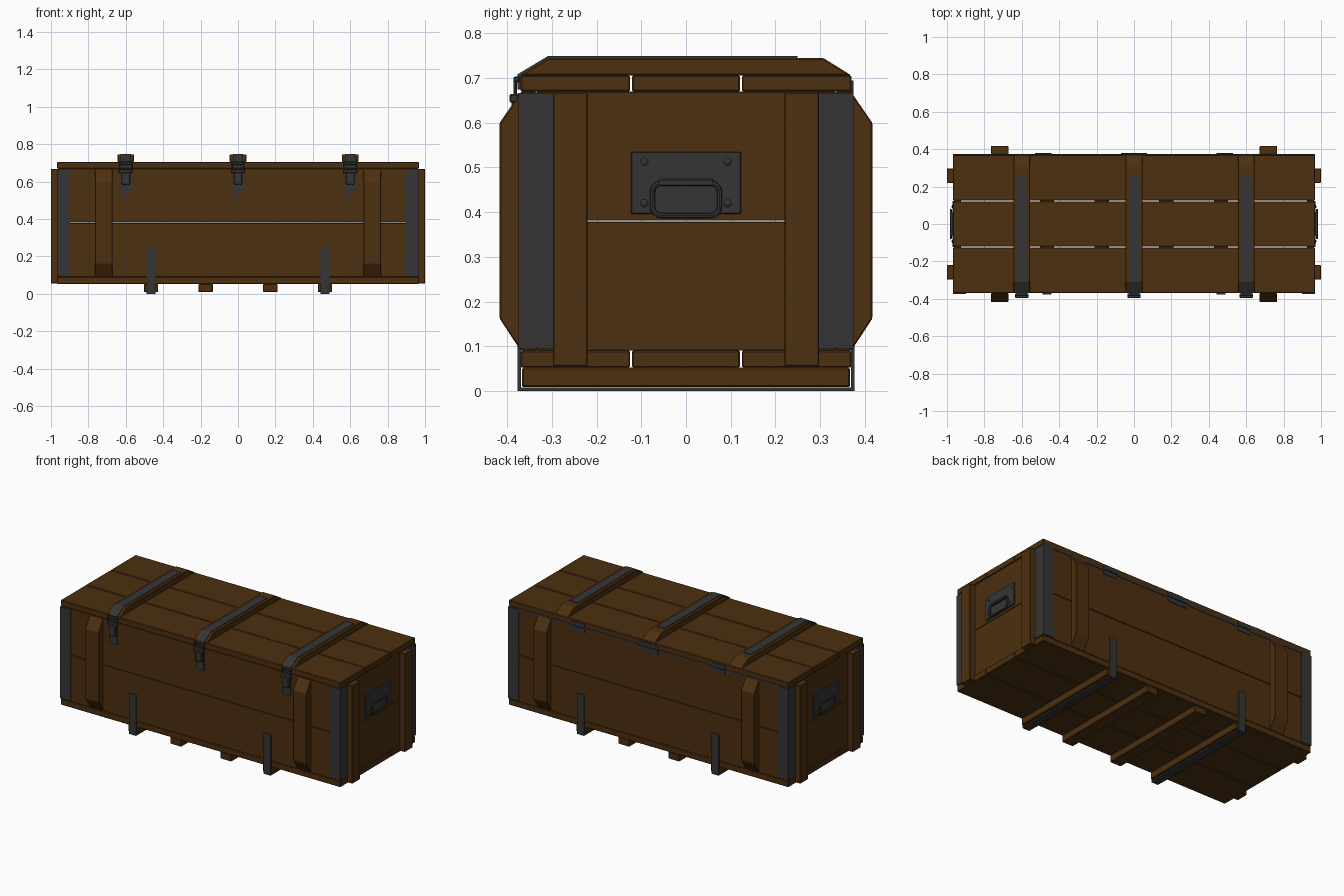
import bpy, bmesh, math
from mathutils import Vector

cube = bpy.data.objects.get("Cube")
if cube:
    bpy.data.objects.remove(cube, do_unlink=True)


def material(name, color):
    m = bpy.data.materials.new(name)
    m.use_nodes = True
    m.diffuse_color = color
    bsdf = m.node_tree.nodes["Principled BSDF"]
    bsdf.inputs["Base Color"].default_value = color
    bsdf.inputs["Roughness"].default_value = 0.7
    return m


WOOD = material("brown wood", (0.075, 0.029, 0.005, 1))
METAL = material("dark metal", (0.036, 0.036, 0.037, 1))


def add_object(name, bm, mat):
    bmesh.ops.recalc_face_normals(bm, faces=bm.faces)
    mesh = bpy.data.meshes.new(name)
    bm.to_mesh(mesh)
    bm.free()
    mesh.materials.append(mat)
    ob = bpy.data.objects.new(name, mesh)
    bpy.context.collection.objects.link(ob)
    return ob


def bevel(ob, width):
    mod = ob.modifiers.new("Bevel", "BEVEL")
    mod.width = width
    mod.segments = 1


def box(name, x, y, z, mat, edge=0.003):
    """Box from (low, high) ranges on each axis."""
    bm = bmesh.new()
    bmesh.ops.create_cube(bm, size=1)
    for v in bm.verts:
        v.co = Vector([(r[0] + r[1]) / 2 + c * (r[1] - r[0])
                       for c, r in zip(v.co, (x, y, z))])
    ob = add_object(name, bm, mat)
    if edge:
        bevel(ob, edge)
    return ob


def around(centre, half):
    return (centre - half, centre + half)


def mirrored(sign, low, high):
    return tuple(sorted((sign * low, sign * high)))


def prism(name, profile, x, half, mat):
    """Solid (y, z) profile extruded along x."""
    bm = bmesh.new()
    face = bm.faces.new([bm.verts.new((x - half, y, z)) for y, z in profile])
    out = bmesh.ops.extrude_face_region(bm, geom=[face])
    for v in out["geom"]:
        if isinstance(v, bmesh.types.BMVert):
            v.co.x += 2 * half
    bevel(add_object(name, bm, mat), 0.003)


def strap(name, path, x, half, thick=0.008):
    """Bent metal strip following a (y, z) path."""
    bm = bmesh.new()
    rows = [[bm.verts.new((x + s * half, y, z)) for s in (-1, 1)] for y, z in path]
    for a, b in zip(rows, rows[1:]):
        bm.faces.new((a[0], a[1], b[1], b[0]))
    ob = add_object(name, bm, METAL)
    mod = ob.modifiers.new("Thickness", "SOLIDIFY")
    mod.thickness = thick
    mod.offset = 0
    mod.use_even_offset = True


def wire(name, points, radius, cyclic=True):
    """Round bar along a polyline, turned into a smooth mesh."""
    cu = bpy.data.curves.new(name, "CURVE")
    cu.dimensions = "3D"
    cu.bevel_depth = radius
    cu.bevel_resolution = 2
    sp = cu.splines.new("POLY")
    sp.points.add(len(points) - 1)
    for p, co in zip(sp.points, points):
        p.co = (*co, 1)
    sp.use_cyclic_u = cyclic
    cu.materials.append(METAL)
    ob = bpy.data.objects.new(name, cu)
    bpy.context.collection.objects.link(ob)
    bpy.ops.object.select_all(action="DESELECT")
    ob.select_set(True)
    bpy.context.view_layer.objects.active = ob
    bpy.ops.object.convert(target="MESH")
    bpy.ops.object.shade_smooth_by_angle()


def rounded_loop(x, half_y, z, r):
    """Rounded rectangle in the yz plane."""
    pts = []
    for i, (sy, zc) in enumerate(((1, z[1] - r), (-1, z[1] - r), (-1, z[0] + r), (1, z[0] + r))):
        for k in range(5):
            a = math.pi / 2 * (i + k / 4)
            pts.append((x, sy * (half_y - r) + r * math.cos(a), zc + r * math.sin(a)))
    return pts


END, SIDE = 0.962, 0.37
GAP = 0.002

# Lid and floor planks
for name, z in (("lid_plank", (0.67, 0.706)), ("floor_plank", (0.052, 0.09))):
    for y in ((-SIDE, -0.123 - GAP), (-0.123 + GAP, 0.123 - GAP), (0.123 + GAP, SIDE)):
        box(name, (-0.967, 0.967), y, z, WOOD)

# Wall planks, two high
for z in ((0.09, 0.38 - GAP / 2), (0.38 + GAP / 2, 0.67)):
    for s in (-1, 1):
        box("side_plank", (-END, END), mirrored(s, 0.335, SIDE), z, WOOD, 0.002)
        box("end_plank", mirrored(s, 0.925, END), (-0.335, 0.335), z, WOOD, 0.002)

# Uprights on the long sides and on the ends
for sx in (-1, 1):
    for sy in (-1, 1):
        prism("side_upright",
              [(sy * y, z) for y, z in ((SIDE, 0.09), (0.417, 0.162), (0.417, 0.6), (SIDE, 0.668))],
              sx * 0.718, 0.047, WOOD)
        box("end_upright", mirrored(sx, END, 1.0), mirrored(sy, 0.22, 0.298), (0.055, 0.668), WOOD)
        # Metal corner guards
        box("corner_guard_side", mirrored(sx, 0.897, 0.967), mirrored(sy, 0.366, 0.375),
            (0.095, 0.667), METAL, 0)
        box("corner_guard_end", mirrored(sx, 0.958, 0.967), mirrored(sy, 0.298, 0.375),
            (0.095, 0.667), METAL, 0)

# Lid battens with their straps and clasps
for x in (-0.6, 0, 0.6):
    prism("lid_batten", [(-SIDE, 0.706), (-0.307, 0.745), (0.307, 0.745), (SIDE, 0.706)],
          x, 0.045, WOOD)
    strap("lid_strap", [(0.25, 0.745), (-0.308, 0.745), (-0.373, 0.706), (-0.373, 0.675)], x, 0.027)
    strap("clasp_plate", [(-0.373, 0.665), (-0.373, 0.532)], x, 0.027)
    box("clasp_lever", around(x, 0.022), (-0.39, -0.375), (0.585, 0.655), METAL)
    box("clasp_pivot", around(x, 0.036), (-0.395, -0.372), (0.645, 0.664), METAL)
    box("clasp_hook", around(x, 0.036), (-0.386, -0.372), (0.69, 0.704), METAL)
    for s in (-1, 1):
        wire("clasp_link", [(x + s * 0.031, -0.382, 0.65), (x + s * 0.031, -0.382, 0.70)], 0.004, False)

# Hinges along the back seam
box("hinge_strip", (-0.96, 0.96), (0.366, 0.373), (0.662, 0.674), METAL, 0)
for x, half in ((-0.485, 0.045), (0, 0.07), (0.485, 0.045)):
    box("hinge_leaf", around(x, half), (0.368, 0.375), (0.64, 0.695), METAL, 0)
    wire("hinge_pin", [(x - half, 0.374, 0.669), (x + half, 0.374, 0.669)], 0.005, False)

# Skids below, the outer two held by wrapped straps
for x in (-0.465, -0.173, 0.173, 0.465):
    box("skid", around(x, 0.038), (-0.367, 0.367), (0.009, 0.052), WOOD)
    if abs(x) > 0.3:
        strap("skid_strap", [(-0.373, 0.255), (-0.373, 0.004), (0.373, 0.004), (0.373, 0.255)],
              x, 0.024)

# Carrying handles on both ends
for s in (-1, 1):
    box("handle_plate", mirrored(s, 0.96, 0.971), (-0.123, 0.123), (0.396, 0.535), METAL, 0.002)
    wire("handle_ring", rounded_loop(s * 0.979, 0.075, (0.392, 0.465), 0.02), 0.006)
    box("handle_bracket", mirrored(s, 0.968, 0.985), (-0.062, 0.062), (0.458, 0.474), METAL)
    for y in (-0.093, 0.093):
        for z in (0.42, 0.513):
            bm = bmesh.new()
            bmesh.ops.create_uvsphere(bm, u_segments=10, v_segments=6, radius=0.009)
            rivet = add_object("rivet", bm, METAL)
            rivet.location = (s * 0.97, y, z)
            rivet.scale.x = 0.6
            rivet.data.shade_smooth()
